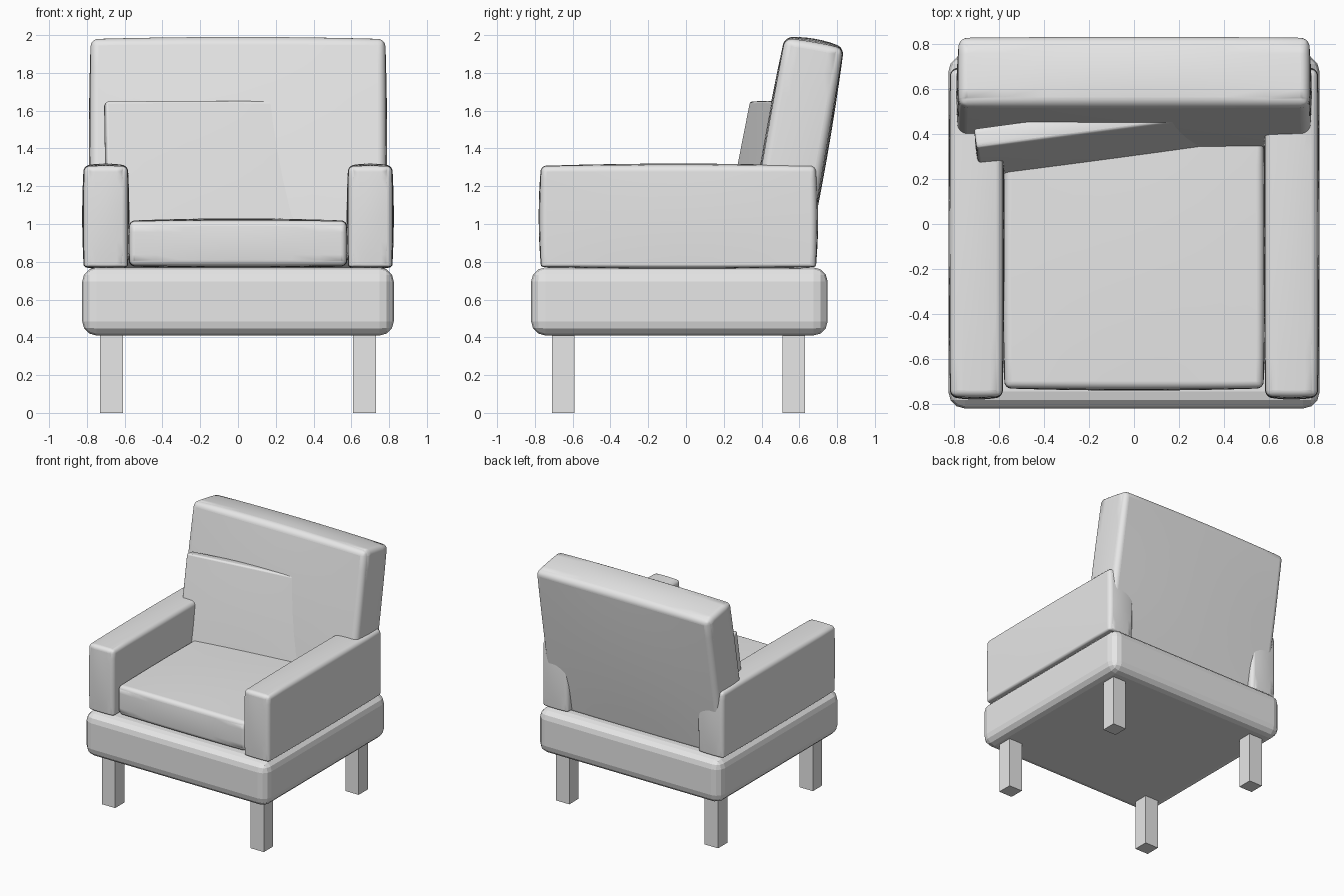
import bpy, bmesh, math
from mathutils import Matrix, Vector

cube = bpy.data.objects.get("Cube")
if cube:
    bpy.data.objects.remove(cube, do_unlink=True)

grey = bpy.data.materials.new("light grey")
grey.use_nodes = True
grey.diffuse_color = (0.8, 0.8, 0.8, 1)
grey.node_tree.nodes["Principled BSDF"].inputs["Base Color"].default_value = (0.8, 0.8, 0.8, 1)


def block(name, centre, size, radius=0, segments=1, bulge=(0, 0, 0),
          low=1.0, tilt=0, yaw=0, smooth=True):
    """Box with rounded edges; bulge puffs each face outward, low scales the bottom radius."""
    half = Vector(size) / 2
    bm = bmesh.new()
    bmesh.ops.create_cube(bm, size=2)
    if any(bulge):
        bmesh.ops.subdivide_edges(bm, edges=bm.edges[:], cuts=7, use_grid_fill=True)
    # Mark the twelve box edges before puffing
    weight = bm.edges.layers.float.new("bevel_weight_edge")
    for e in bm.edges:
        shared = [i for i in range(3)
                  if all(abs(abs(v.co[i]) - 1) < 1e-4 for v in e.verts)
                  and e.verts[0].co[i] * e.verts[1].co[i] > 0]
        if len(shared) >= 2:
            bottom = 2 in shared and e.verts[0].co.z < 0
            e[weight] = low if bottom else 1.0
    for v in bm.verts:
        p = v.co.copy()
        for i in range(3):
            j, k = (i + 1) % 3, (i + 2) % 3
            puff = bulge[i] * (1 - p[j] ** 2 * 0.8) * (1 - p[k] ** 2 * 0.8)
            v.co[i] = p[i] * (half[i] - bulge[i] + puff)
    mesh = bpy.data.meshes.new(name)
    bm.to_mesh(mesh)
    bm.free()
    mesh.materials.append(grey)
    obj = bpy.data.objects.new(name, mesh)
    bpy.context.collection.objects.link(obj)
    obj.matrix_world = (Matrix.Translation(centre) @ Matrix.Rotation(math.radians(yaw), 4, 'Z')
                        @ Matrix.Rotation(math.radians(-tilt), 4, 'X'))
    if radius:
        bevel = obj.modifiers.new("rounding", 'BEVEL')
        bevel.limit_method = 'WEIGHT'
        bevel.width = radius
        bevel.segments = segments
    if smooth:
        bpy.ops.object.select_all(action='DESELECT')
        obj.select_set(True)
        bpy.context.view_layer.objects.active = obj
        bpy.ops.object.shade_smooth_by_angle(angle=math.radians(40))
    return obj


# Faceted base and square legs
block("base", (0, -0.035, 0.59), (1.65, 1.57, 0.36), 0.075, 3, smooth=False)
for side, x in (("right", -0.67), ("left", 0.67)):
    for end, y in (("front", -0.65), ("back", 0.57)):
        block(f"{end}_{side}_leg", (x, y, 0.22), (0.12, 0.12, 0.44), smooth=False)

# Arms with a rounded top
for side, s in (("right", -1), ("left", 1)):
    block(f"{side}_arm", (s * 0.7, -0.04, 1.04), (0.25, 1.48, 0.56), 0.1, 8,
          bulge=(0.01, 0.015, 0.015), low=0.5)

# Cushions
block("seat_cushion", (0, -0.165, 0.897), (1.17, 1.15, 0.266), 0.08, 8, bulge=(0.012, 0.012, 0.015))
block("backrest", (0, 0.574, 1.365), (1.58, 0.345, 1.25), 0.1, 8,
      bulge=(0.012, 0.016, 0.025), tilt=10)
block("loose_pillow", (-0.205, 0.376, 1.28), (1.0, 0.1, 0.75), 0.022, 4,
      bulge=(0.006, 0.006, 0.008), tilt=11, yaw=7.5)
